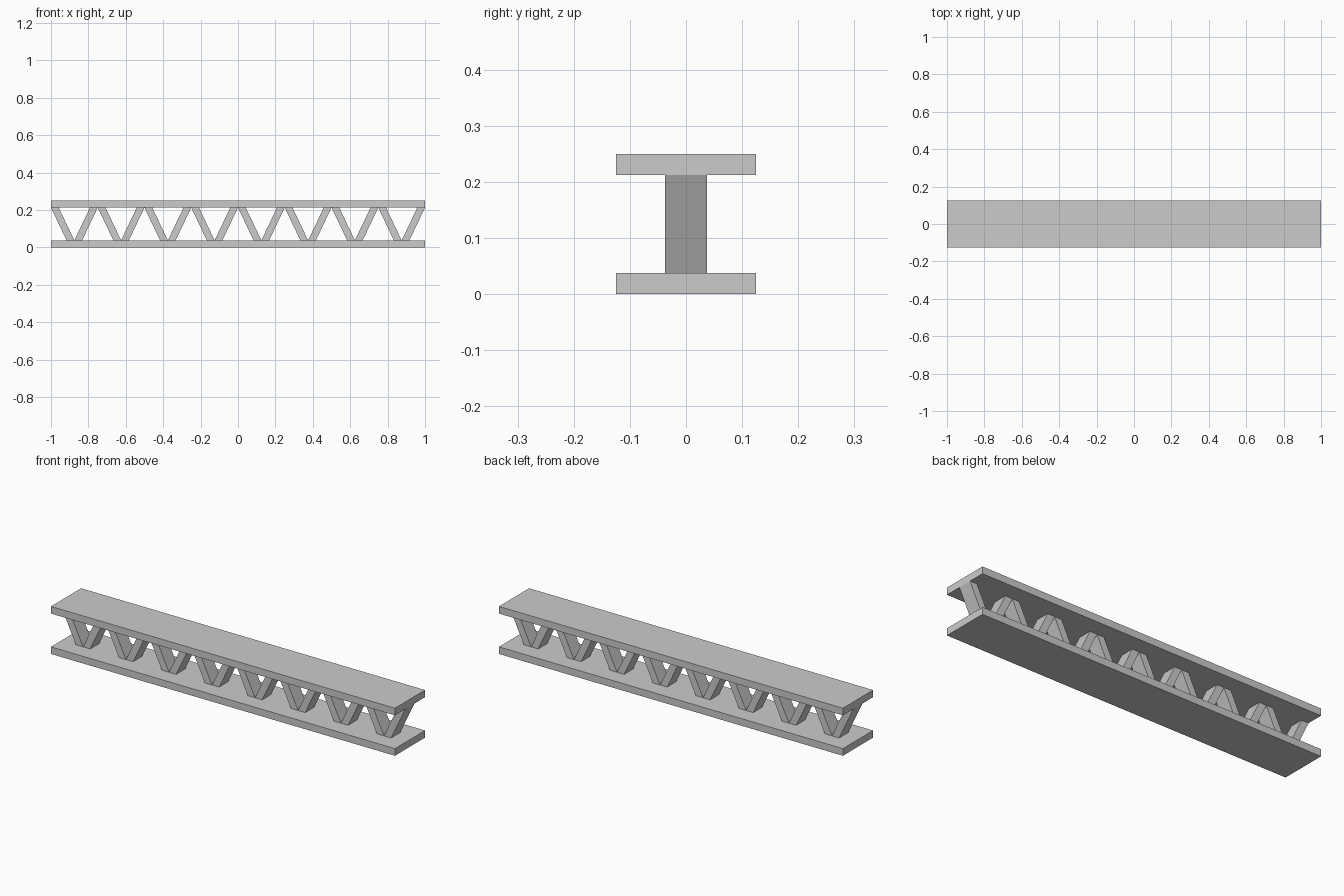
import bpy, bmesh

if "Cube" in bpy.data.objects:
    bpy.data.objects.remove(bpy.data.objects["Cube"])

LENGTH, HEIGHT, DEPTH = 2.0, 0.25, 0.25
PLATE = 0.0375          # flange thickness
HALF_WEB = 0.0375       # half depth of the struts
STRUT = 0.0415          # horizontal width of a strut
BAYS = 8


def prism(name, profile, half_depth):
    """Extrude an x-z profile along y, centred on y = 0."""
    bm = bmesh.new()
    face = bm.faces.new([bm.verts.new((x, -half_depth, z)) for x, z in profile])
    new = bmesh.ops.extrude_face_region(bm, geom=[face])["geom"]
    verts = [v for v in new if isinstance(v, bmesh.types.BMVert)]
    bmesh.ops.translate(bm, verts=verts, vec=(0, 2 * half_depth, 0))
    bmesh.ops.recalc_face_normals(bm, faces=bm.faces)
    mesh = bpy.data.meshes.new(name)
    bm.to_mesh(mesh)
    bm.free()
    obj = bpy.data.objects.new(name, mesh)
    bpy.context.collection.objects.link(obj)
    return obj


# Top and bottom flanges
for name, z in (("bottom_flange", 0), ("top_flange", HEIGHT - PLATE)):
    x = LENGTH / 2
    prism(name, [(-x, z), (x, z), (x, z + PLATE), (-x, z + PLATE)], DEPTH / 2)

# Zigzag web: a mirrored pair of slanted struts forms a V in each bay
low, high = PLATE, HEIGHT - PLATE
bay = LENGTH / BAYS
for i in range(BAYS):
    mid = -LENGTH / 2 + (i + 0.5) * bay
    for side, label in ((-1, "left"), (1, "right")):
        offsets = [(0, low), (STRUT, low), (bay / 2, high), (bay / 2 - STRUT, high)]
        prism(f"web_strut_{label}_{i + 1}",
              [(mid + side * dx, z) for dx, z in offsets], HALF_WEB)
